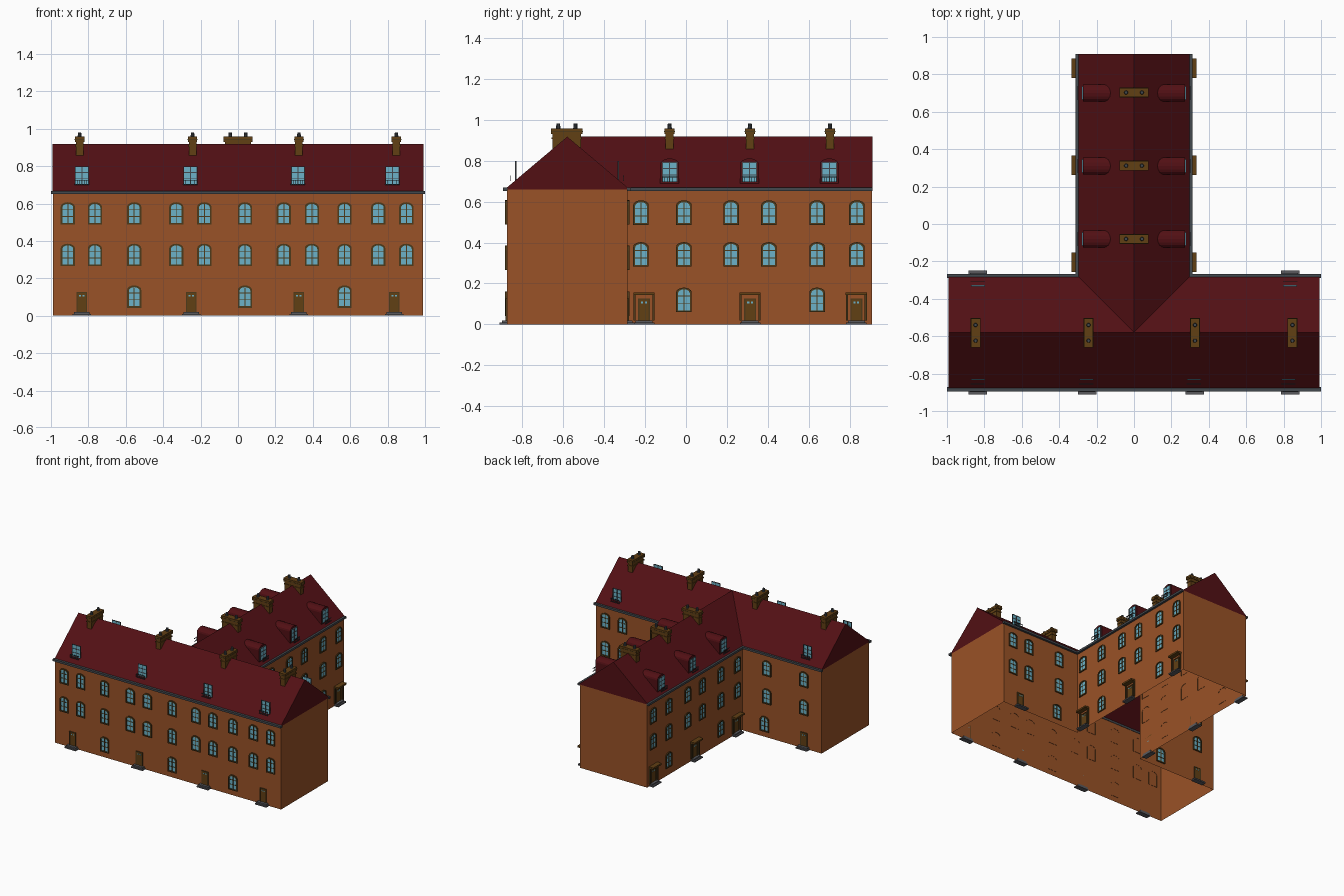
import bpy, bmesh, math
from mathutils import Vector, Matrix

if "Cube" in bpy.data.objects:
    bpy.data.objects.remove(bpy.data.objects["Cube"])


def mat(name, r, g, b):
    m = bpy.data.materials.new(name)
    m.diffuse_color = (r, g, b, 1)
    m.use_nodes = True
    m.node_tree.nodes["Principled BSDF"].inputs["Base Color"].default_value = m.diffuse_color
    return m


BRICK = mat("orange_brick", 0.32, 0.085, 0.02)
ROOF = mat("dark_red_tile", 0.085, 0.005, 0.007)
GLASS = mat("pale_blue_glass", 0.15, 0.45, 0.58)
TRIM = mat("dark_brown_trim", 0.075, 0.042, 0.01)
BROWN = mat("brown_wood", 0.12, 0.05, 0.007)
STONE = mat("grey_stone", 0.10, 0.10, 0.11)
LEAD = mat("dark_grey_lead", 0.055, 0.065, 0.075)

parts = {}


def part(name, material):
    """Fetch or start the mesh that collects one kind of part."""
    if name not in parts:
        parts[name] = (bmesh.new(), material)
    return parts[name][0]


def frame(x, y, z, n):
    """Local axes on a wall: u along it, v up, w outward."""
    n = Vector(n)
    up = Vector((0, 0, 1))
    u = up.cross(n)
    m = Matrix((u, up, n)).transposed().to_4x4()
    m.translation = (x, y, z)
    return m


def box(bm, M, u0, u1, v0, v1, w0, w1):
    vs = [bm.verts.new(M @ Vector((u, v, w))) for w in (w0, w1)
          for u, v in ((u0, v0), (u1, v0), (u1, v1), (u0, v1))]
    for f in ((3, 2, 1, 0), (4, 5, 6, 7), (0, 1, 5, 4), (1, 2, 6, 5), (2, 3, 7, 6), (3, 0, 4, 7)):
        bm.faces.new([vs[i] for i in f])


def arch(h, v0, v1, rise, seg=8):
    pts = [(-h, v0), (h, v0)]
    for i in range(seg + 1):
        a = math.pi * i / seg
        pts.append((h * math.cos(a), v1 - rise + rise * math.sin(a)))
    return pts


def ring(bm, M, pts, w):
    return [bm.verts.new(M @ Vector((u, v, w))) for u, v in pts]


def bridge(bm, a, b):
    for i in range(len(a)):
        j = (i + 1) % len(a)
        bm.faces.new((a[i], a[j], b[j], b[i]))


def window(x, y, z, n, height=0.12):
    M = frame(x, y, z, n)
    bm = part("window_surrounds", TRIM)
    outer, inner = arch(0.038, 0, height, 0.024), arch(0.029, 0.009, height - 0.009, 0.02)
    a, b = ring(bm, M, outer, -0.002), ring(bm, M, outer, 0.008)
    c, d = ring(bm, M, inner, 0.008), ring(bm, M, inner, 0)
    bridge(bm, a, b)
    bridge(bm, b, c)
    bridge(bm, c, d)
    g = part("window_glass", GLASS)
    g.faces.new(ring(g, M, inner, 0.002))
    bars = part("glazing_bars", TRIM)
    box(bars, M, -0.0025, 0.0025, 0.009, height - 0.01, 0.001, 0.005)
    for t in (0.36, 0.66):
        box(bars, M, -0.029, 0.029, height * t - 0.002, height * t + 0.002, 0.001, 0.0045)


def door(x, y, n, porch=False):
    M = frame(x, y, 0, n)
    box(part("door_steps", STONE), M, -0.05, 0.05, 0, 0.010, -0.005, 0.036)
    box(part("door_steps", STONE), M, -0.042, 0.042, 0.010, 0.02, -0.005, 0.024)
    box(part("doors", BROWN), M, -0.024, 0.024, 0.02, 0.122, 0, 0.004)
    for s in (-1, 1):
        box(part("door_frames", TRIM), M, s * 0.026 - 0.003, s * 0.026 + 0.003, 0.02, 0.127, 0, 0.007)
        box(part("door_lights", GLASS), M, s * 0.009 - 0.005, s * 0.009 + 0.005, 0.103, 0.111, 0, 0.006)
    box(part("door_frames", TRIM), M, -0.029, 0.029, 0.121, 0.127, 0, 0.007)
    if porch:
        box(part("door_hoods", BROWN), M, -0.052, 0.052, 0.143, 0.156, 0, 0.038)
        for s in (-1, 1):
            box(part("door_pilasters", TRIM), M, s * 0.046 - 0.005, s * 0.046 + 0.005, 0.02, 0.143, 0, 0.01)


def dormer_window(x, y, z, n):
    M = frame(x, y, z, n)
    box(part("dormer_glass", GLASS), M, -0.035, 0.035, 0, 0.098, -0.003, 0.001)
    bars = part("dormer_bars", LEAD)
    for u in (-0.035, 0, 0.035):
        box(bars, M, u - 0.0025, u + 0.0025, 0, 0.098, -0.004, 0.003)
    for v in (0.002, 0.035, 0.066, 0.096):
        box(bars, M, -0.037, 0.037, v - 0.002, v + 0.002, -0.004, 0.003)
    # small balcony rail in front of the window
    for v in (0.002, 0.025):
        box(bars, M, -0.038, 0.038, v - 0.002, v + 0.002, 0.022, 0.026)
    for i in range(7):
        u = -0.036 + 0.012 * i
        box(bars, M, u - 0.001, u + 0.001, 0, 0.025, 0.023, 0.025)


def dormer_house(s, y):
    M = frame(s * 0.272, y, 0.665, (s, 0, 0))
    bm = part("dormer_houses", ROOF)
    pts = arch(0.046, 0, 0.146, 0.03)
    a, b = ring(bm, M, pts, -0.15), ring(bm, M, pts, 0)
    bridge(bm, a, b)
    bm.faces.new(b)
    dormer_window(s * 0.276, y, 0.695, (s, 0, 0))


def chimney(x, y, n):
    M = frame(x, y, 0, n)
    bm = part("chimneys", BROWN)
    box(bm, M, -0.07, 0.07, 0.82, 0.93, -0.02, 0.02)
    box(bm, M, -0.074, 0.074, 0.905, 0.913, -0.024, 0.024)
    box(bm, M, -0.077, 0.077, 0.93, 0.957, -0.025, 0.025)
    box(part("chimney_bands", TRIM), M, -0.0785, 0.0785, 0.94, 0.944, -0.0265, 0.0265)
    pots = part("chimney_pots", LEAD)
    for u in (-0.042, 0.042):
        bmesh.ops.create_cone(pots, cap_ends=True, segments=10, radius1=0.011, radius2=0.009, depth=0.026,
                              matrix=Matrix.Translation(M @ Vector((u, 0.968, 0))))


# T-shaped wall shell, open underneath
MX, F, B, WX, E = 0.99, -0.875, -0.285, 0.295, 0.908
bm = part("walls", BRICK)
outline = [(-MX, F), (MX, F), (MX, B), (WX, B), (WX, E), (-WX, E), (-WX, B), (-MX, B)]
low = [bm.verts.new((x, y, 0)) for x, y in outline]
high = [bm.verts.new((x, y, 0.665)) for x, y in outline]
bridge(bm, low, high)

# Main gabled roof and rear wing roof with valleys
Z0, Z1 = 0.66, 0.917
bm = part("main_roof", ROOF)
l, r = [[bm.verts.new((x, y, z)) for y, z in ((-0.885, Z0), (-0.58, Z1), (-0.275, Z0))] for x in (-0.993, 0.993)]
bm.faces.new((l[0], r[0], r[1], l[1]))
bm.faces.new((l[1], r[1], r[2], l[2]))
bm.faces.new(l)
bm.faces.new(r[::-1])
bm = part("wing_roof", ROOF)
a = [bm.verts.new(p) for p in ((-0.305, -0.275, Z0), (0, -0.58, Z1), (0.305, -0.275, Z0))]
b = [bm.verts.new(p) for p in ((-0.305, 0.91, Z0), (0, 0.91, Z1), (0.305, 0.91, Z0))]
bm.faces.new((a[0], a[1], b[1], b[0]))
bm.faces.new((a[1], a[2], b[2], b[1]))
bm.faces.new(b)

# Gutters along the eaves
g = part("gutters", LEAD)
I = Matrix.Identity(4)
box(g, I, -1, 1, -0.895, -0.872, 0.652, 0.668)
for s in (-1, 1):
    x0, x1 = sorted((s * 0.295, s * 1.0))
    box(g, I, x0, x1, -0.288, -0.268, 0.652, 0.668)
    x0, x1 = sorted((s * 0.292, s * 0.312))
    box(g, I, x0, x1, -0.285, 0.91, 0.652, 0.668)

# Front elevation
FRONT, BACK = (0, -1, 0), (0, 1, 0)
for x in (-0.91, -0.765, -0.555, -0.33, -0.18, 0.037, 0.245, 0.395, 0.57, 0.75, 0.90):
    for z in (0.265, 0.487):
        window(x, F, z, FRONT)
for x in (-0.555, 0.037, 0.57):
    window(x, F, 0.042, FRONT)
for x in (-0.835, -0.25, 0.325, 0.835):
    door(x, F, FRONT)
for x in (-0.835, -0.255, 0.32, 0.825):
    dormer_window(x, -0.832, 0.70, FRONT)

# Back elevation of the main block
for x in (-0.835, -0.51, 0.47, 0.755, 0.905):
    for z in (0.265, 0.487):
        window(x, B, z, BACK)
for s in (-1, 1):
    window(s * 0.49, B, 0.042, BACK)
    door(s * 0.835, B, BACK)
    dormer_window(s * 0.835, -0.33, 0.70, BACK)

# Both long sides of the rear wing
for s in (-1, 1):
    n = (s, 0, 0)
    for y in (-0.22, -0.01, 0.22, 0.405, 0.64, 0.835):
        for z in (0.282, 0.486):
            window(s * WX, y, z, n)
    for y in (-0.01, 0.64):
        window(s * WX, y, 0.06, n)
    for y in (-0.205, 0.313, 0.832):
        door(s * WX, y, n, porch=True)
    for y in (-0.08, 0.31, 0.70):
        dormer_house(s, y)

# Chimneys on both ridges
for x in (-0.847, -0.243, 0.326, 0.847):
    chimney(x, -0.582, (1, 0, 0))
for y in (-0.08, 0.312, 0.703):
    chimney(0, y, BACK)

# Turn every collected part into an object
for name, (bm, material) in parts.items():
    bmesh.ops.recalc_face_normals(bm, faces=bm.faces) if name not in ("walls", "window_glass") else None
    me = bpy.data.meshes.new(name)
    bm.to_mesh(me)
    bm.free()
    me.materials.append(material)
    bpy.context.collection.objects.link(bpy.data.objects.new(name, me))
